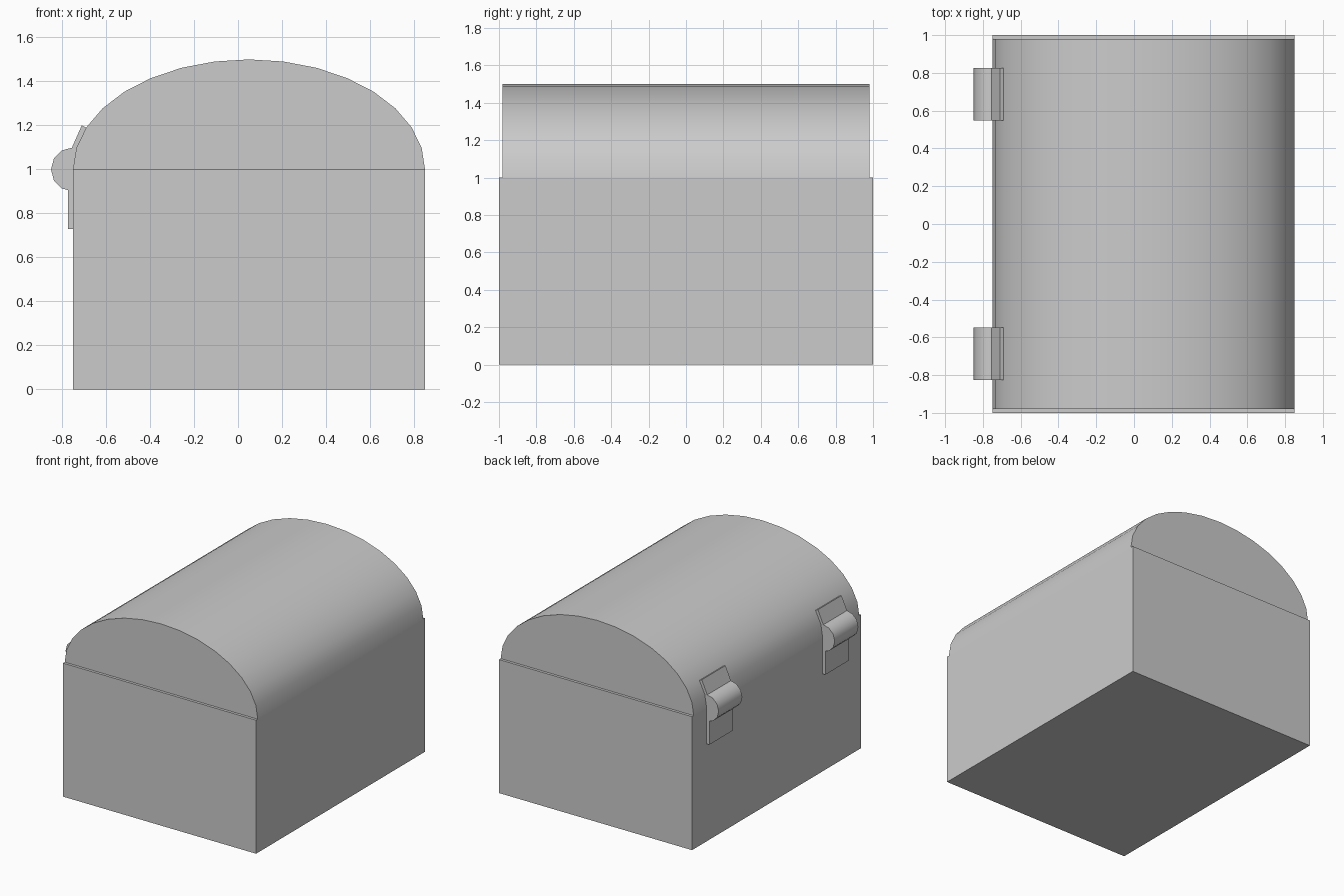
import bpy, bmesh, math

if "Cube" in bpy.data.objects:
    bpy.data.objects.remove(bpy.data.objects["Cube"])


def extrude_profile(name, pts, y0, y1, smooth=None):
    """Prism from an (x, z) outline, running along y."""
    bm = bmesh.new()
    face = bm.faces.new([bm.verts.new((x, y0, z)) for x, z in pts])
    ext = bmesh.ops.extrude_face_region(bm, geom=[face])
    moved = [v for v in ext["geom"] if isinstance(v, bmesh.types.BMVert)]
    bmesh.ops.translate(bm, verts=moved, vec=(0, y1 - y0, 0))
    bmesh.ops.recalc_face_normals(bm, faces=bm.faces)
    mesh = bpy.data.meshes.new(name)
    bm.to_mesh(mesh)
    bm.free()
    obj = bpy.data.objects.new(name, mesh)
    bpy.context.collection.objects.link(obj)
    if smooth:
        bpy.ops.object.select_all(action='DESELECT')
        obj.select_set(True)
        bpy.context.view_layer.objects.active = obj
        bpy.ops.object.shade_smooth_by_angle(angle=math.radians(smooth))
    return obj


def arc(cx, cz, rx, rz, sweep, count):
    return [(cx + rx * math.cos(sweep * i / count), cz + rz * math.sin(sweep * i / count))
            for i in range(count + 1)]


# Chest body
extrude_profile("chest_body", [(-0.75, 0), (0.85, 0), (0.85, 1), (-0.75, 1)], -1, 1)

# Domed lid, slightly shorter than the body
extrude_profile("chest_lid", arc(0.05, 1, 0.8, 0.5, math.pi, 16), -0.98, 0.98, 30)

# Two hinges: knuckle, leaf on the body, tilted leaf on the lid
for side, y in (("front", -0.687), ("back", 0.687)):
    y0, y1 = y - 0.14, y + 0.14
    extrude_profile(side + "_hinge_knuckle",
                    arc(-0.75, 1, 0.1, 0.1, 2 * math.pi, 12)[:-1], y0, y1, 40)
    extrude_profile(side + "_hinge_lower_leaf",
                    [(-0.773, 0.73), (-0.75, 0.73), (-0.75, 1), (-0.773, 1)], y0, y1)
    extrude_profile(side + "_hinge_upper_leaf",
                    [(-0.79, 1.02), (-0.77, 1.01), (-0.69, 1.19), (-0.71, 1.2)], y0, y1)
